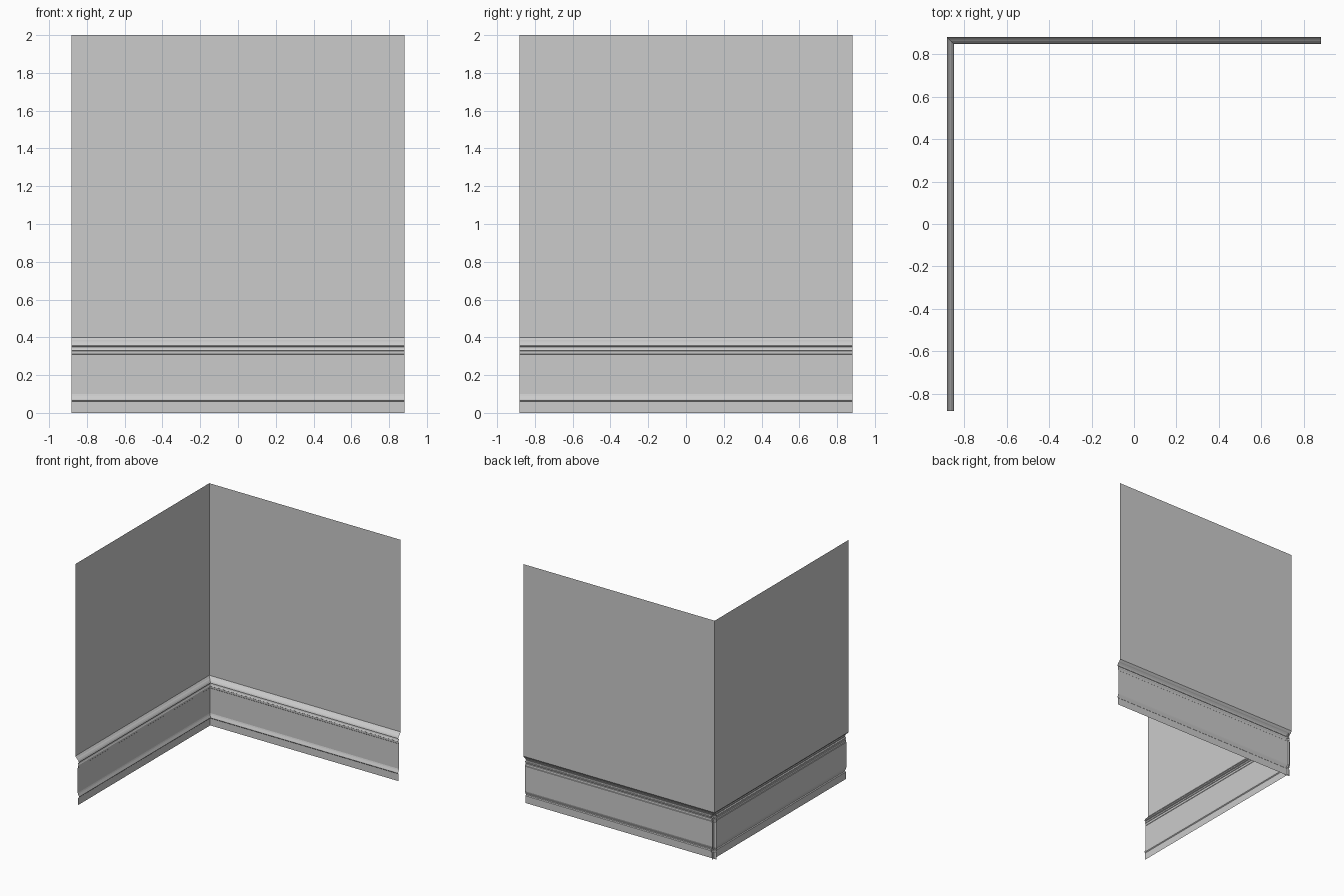
import bpy
import bmesh

if "Cube" in bpy.data.objects:
    bpy.data.objects.remove(bpy.data.objects["Cube"], do_unlink=True)

HALF = 0.882

grey = bpy.data.materials.new("plaster grey")
grey.use_nodes = True
colour = (0.6, 0.6, 0.6, 1)
grey.diffuse_color = colour
grey.node_tree.nodes["Principled BSDF"].inputs["Base Color"].default_value = colour

# Cross-section of the wall sheet and its skirting: (depth into the room, height)
PROFILE = [
    (0, 2), (0, 0.4), (0.012, 0.385), (0.019, 0.379), (0.028, 0.368),
    (0.033, 0.357), (0.032, 0.352), (0.024, 0.348), (0.026, 0.338),
    (0.03, 0.331), (0.026, 0.328), (0.025, 0.311), (0.022, 0.308),
    (0.022, 0.1), (0.025, 0.09), (0.033, 0.072), (0.033, 0.066),
    (0.027, 0.06), (0.027, 0),
]


def wall(name, place):
    """Extrude the section along a full wall; place maps depth, run, height."""
    bm = bmesh.new()
    rows = [[bm.verts.new(place(d, run, z)) for run in (-HALF, HALF)]
            for d, z in PROFILE]
    for (a, b), (c, e) in zip(rows, rows[1:]):
        bm.faces.new((a, c, e, b))
    mesh = bpy.data.meshes.new(name)
    bm.to_mesh(mesh)
    bm.free()
    mesh.materials.append(grey)
    obj = bpy.data.objects.new(name, mesh)
    bpy.context.collection.objects.link(obj)


# Two open sheets whose mouldings cross at the corner
wall("back_wall_with_skirting", lambda d, run, z: (run, HALF - d, z))
wall("right_wall_with_skirting", lambda d, run, z: (-HALF + d, -run, z))
